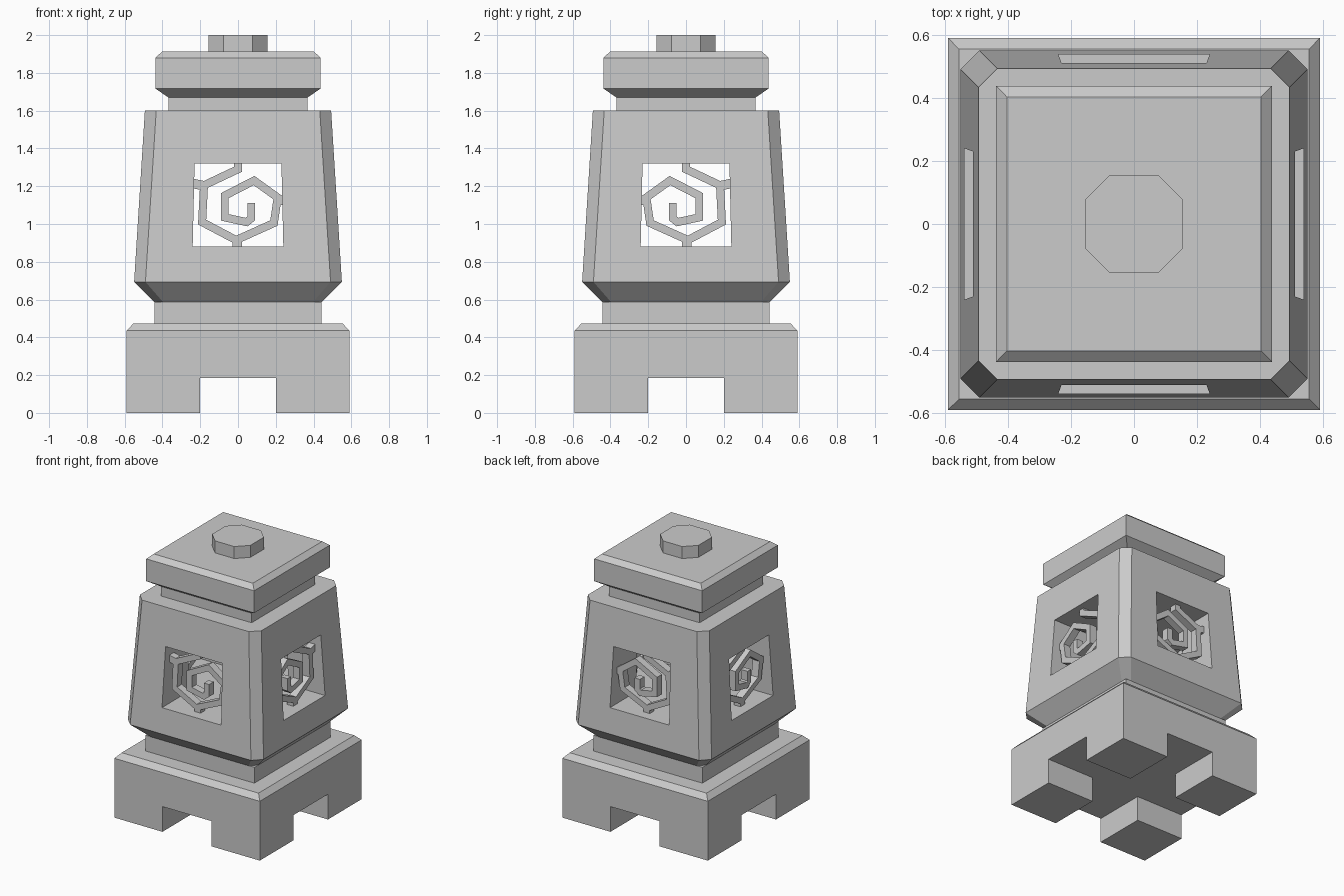
import bpy
import bmesh
from mathutils import Vector

cube = bpy.data.objects.get("Cube")
if cube:
    bpy.data.objects.remove(cube, do_unlink=True)

stone = bpy.data.materials.new("grey stone")
stone.use_nodes = True
GREY = (0.6, 0.6, 0.6, 1)
stone.diffuse_color = GREY
stone.node_tree.nodes["Principled BSDF"].inputs["Base Color"].default_value = GREY


def finish(name, bm):
    bmesh.ops.recalc_face_normals(bm, faces=bm.faces)
    mesh = bpy.data.meshes.new(name)
    bm.to_mesh(mesh)
    bm.free()
    mesh.materials.append(stone)
    obj = bpy.data.objects.new(name, mesh)
    bpy.context.collection.objects.link(obj)
    return obj


def outline(half, cut):
    """Square outline, with its corners cut when cut > 0."""
    pts = []
    for sx, sy in ((1, 1), (-1, 1), (-1, -1), (1, -1)):
        if cut:
            pair = [(sx * half, sy * (half - cut)), (sx * (half - cut), sy * half)]
            pts += pair if sx * sy > 0 else pair[::-1]
        else:
            pts.append((sx * half, sy * half))
    return pts


def stack(name, levels):
    """Solid through square levels given as (half width, corner cut, height)."""
    bm = bmesh.new()
    rings = [[bm.verts.new((x, y, z)) for x, y in outline(h, c)] for h, c, z in levels]
    for a, b in zip(rings, rings[1:]):
        for i in range(len(a)):
            j = (i + 1) % len(a)
            bm.faces.new((a[i], a[j], b[j], b[i]))
    bm.faces.new(rings[0])
    bm.faces.new(rings[-1])
    return finish(name, bm)


def prism(bm, polygon, place, near, far):
    """Extrude a flat (u, z) polygon from near to far."""
    a = [bm.verts.new(place(u, near, z)) for u, z in polygon]
    b = [bm.verts.new(place(u, far, z)) for u, z in polygon]
    bm.faces.new(a)
    bm.faces.new(b)
    for i in range(len(a)):
        j = (i + 1) % len(a)
        bm.faces.new((a[i], a[j], b[j], b[i]))


def cut_cross(obj, polygon):
    """Cut a channel with this section through the part both ways."""
    for place in (lambda u, d, z: (u, d, z), lambda u, d, z: (d, u, z)):
        bm = bmesh.new()
        prism(bm, polygon, place, -0.8, 0.8)
        cutter = finish("channel_cutter", bm)
        cutter.hide_render = True
        mod = obj.modifiers.new("channel", 'BOOLEAN')
        mod.object = cutter
        mod.solver = 'EXACT'
        bpy.context.view_layer.objects.active = obj
        bpy.ops.object.modifier_apply(modifier=mod.name)
        bpy.data.objects.remove(cutter, do_unlink=True)


def ribbon(path, width):
    """Mitred strip outline along a (u, z) path."""
    pts = [Vector(p) for p in path]
    left, right = [], []
    for i, p in enumerate(pts):
        before = (p - pts[i - 1]).normalized() if i else None
        after = (pts[i + 1] - p).normalized() if i + 1 < len(pts) else None
        before, after = before or after, after or before
        n = Vector((-before.y - after.y, before.x + after.x)).normalized()
        n *= width / 2 / n.dot(Vector((-after.y, after.x)))
        left.append(p + n)
        right.append(p - n)
    return left + right[::-1]


# Plinth with four corner feet
plinth = stack("plinth", [(0.59, 0, 0), (0.59, 0, 0.435), (0.555, 0, 0.472)])
cut_cross(plinth, [(-0.2, -0.1), (0.2, -0.1), (0.2, 0.185), (-0.2, 0.185)])
stack("lower_neck", [(0.442, 0, 0.472), (0.442, 0, 0.588)])

# Tapered lantern body with windows on all four sides
body = stack("lantern_body", [(0.44, 0.045, 0.585), (0.55, 0.06, 0.693), (0.493, 0.06, 1.6)])
cut_cross(body, [(-0.24, 0.88), (0.24, 0.88), (0.23, 1.32), (-0.23, 1.32)])

# Cap and knob
stack("upper_neck", [(0.368, 0, 1.6), (0.368, 0, 1.67)])
stack("cap", [(0.368, 0, 1.67), (0.438, 0, 1.717), (0.438, 0, 1.88), (0.402, 0, 1.912)])
stack("knob", [(0.155, 0.077, 1.912), (0.155, 0.077, 2.0)])

# Angular spiral grille in each window, with small struts to the frame
SPIRAL = [(0, 1.33), (0, 1.29), (-0.18, 1.205), (-0.19, 1.01), (-0.01, 0.915),
          (0.19, 1.005), (0.21, 1.14), (0.085, 1.23), (-0.07, 1.15), (-0.07, 1.035),
          (0.045, 1.01), (0.07, 1.03), (0.07, 1.11)]
STRUTS = [[(-0.24, 1.215), (-0.17, 1.2)], [(0.24, 1.125), (0.2, 1.13)], [(-0.005, 0.87), (-0.005, 0.92)]]
SIDES = {"front": lambda u, d, z: (u, -d, z), "back": lambda u, d, z: (u, d, z),
         "left": lambda u, d, z: (d, -u, z), "right": lambda u, d, z: (-d, -u, z)}
for side, place in SIDES.items():
    bm = bmesh.new()
    prism(bm, ribbon(SPIRAL, 0.042), place, 0.41, 0.465)
    for strut in STRUTS:
        prism(bm, ribbon(strut, 0.05), place, 0.412, 0.463)
    finish(side + "_spiral_grille", bm)
